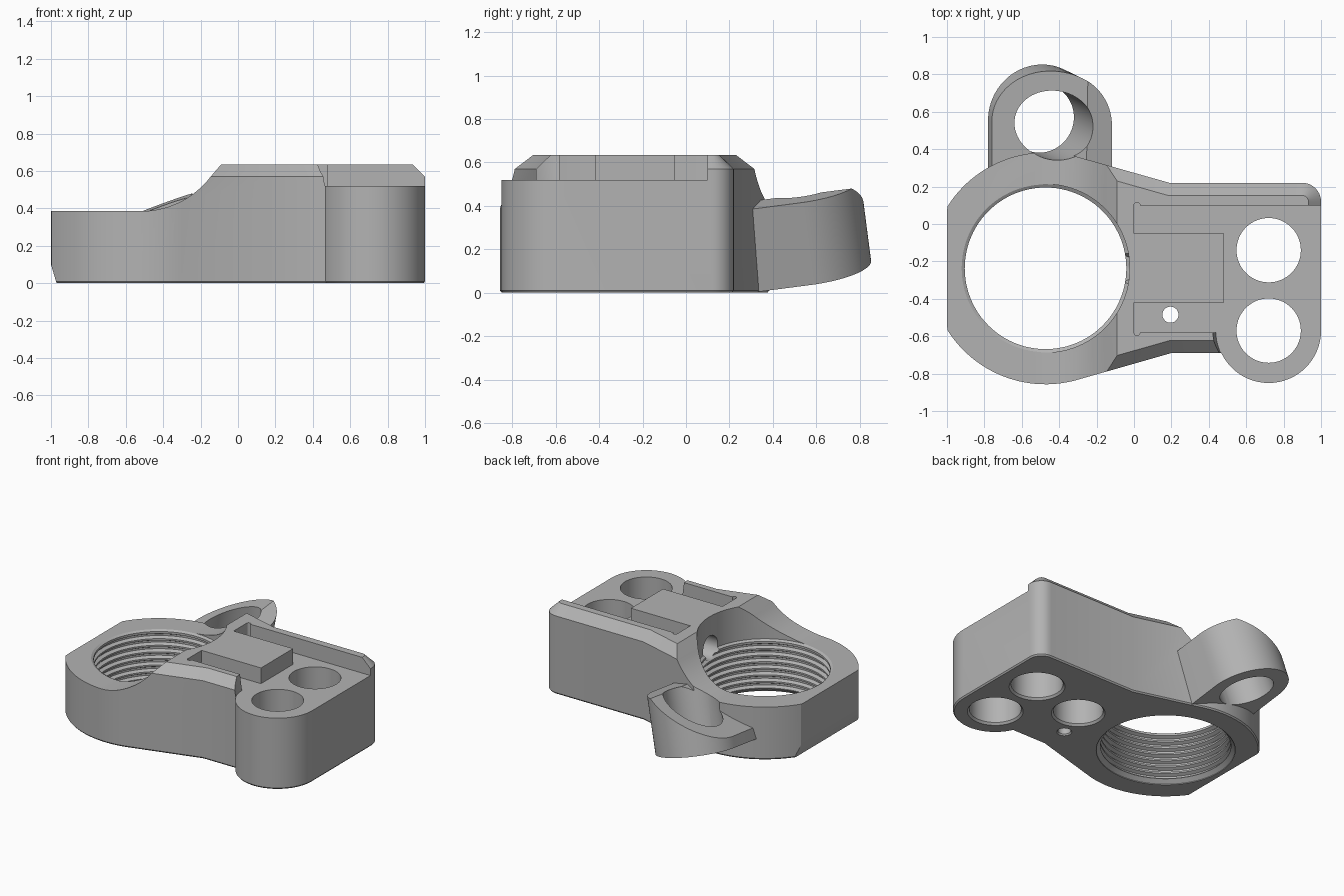
import bpy, bmesh, math
from mathutils import Vector, Matrix

if "Cube" in bpy.data.objects:
    bpy.data.objects.remove(bpy.data.objects["Cube"], do_unlink=True)

grey = bpy.data.materials.new("mid grey")
grey.use_nodes = True
tone = (0.45, 0.45, 0.45, 1)
grey.diffuse_color = tone
grey.node_tree.nodes["Principled BSDF"].inputs["Base Color"].default_value = tone


def make(name, bm):
    bmesh.ops.recalc_face_normals(bm, faces=bm.faces)
    me = bpy.data.meshes.new(name)
    bm.to_mesh(me)
    bm.free()
    me.materials.append(grey)
    ob = bpy.data.objects.new(name, me)
    bpy.context.collection.objects.link(ob)
    return ob


def arc(cx, cy, r, a0, a1, n):
    angles = [math.radians(a0 + (a1 - a0) * i / n) for i in range(n + 1)]
    return [(cx + r * math.cos(a), cy + r * math.sin(a)) for a in angles]


def inset(pts, d):
    # shrink a counter-clockwise outline by d with mitred corners
    out = []
    for i, p in enumerate(pts):
        p = Vector(p)
        e0 = (p - Vector(pts[i - 1])).normalized()
        e1 = (Vector(pts[(i + 1) % len(pts)]) - p).normalized()
        n0, n1 = Vector((-e0.y, e0.x)), Vector((-e1.y, e1.x))
        out.append(p + (n0 + n1) * d / (1 + n0.dot(n1)))
    return out


def loft(name, layers, matrix=Matrix()):
    # layers: (outline, height) from bottom to top
    bm = bmesh.new()
    rings = [[bm.verts.new(matrix @ Vector((p[0], p[1], z))) for p in pts] for pts, z in layers]
    for a, b in zip(rings, rings[1:]):
        for i in range(len(a)):
            j = (i + 1) % len(a)
            bm.faces.new((a[i], a[j], b[j], b[i]))
    bm.faces.new(rings[0][::-1])
    bm.faces.new(rings[-1])
    return make(name, bm)


def rod(name, x, y, steps, n=64, matrix=Matrix()):
    # turned shape from (radius, height) steps
    return loft(name, [(arc(x, y, r, 0, 360 - 360 / n, n - 1), z) for r, z in steps], matrix)


def box(name, x0, x1, y0, y1, z0, z1):
    return loft(name, [([(x0, y0), (x1, y0), (x1, y1), (x0, y1)], z) for z in (z0, z1)])


def combine(target, tool, op):
    mod = target.modifiers.new(op.lower(), 'BOOLEAN')
    mod.operation, mod.solver, mod.object = op, 'EXACT', tool
    bpy.context.view_layer.objects.active = target
    bpy.ops.object.modifier_apply(modifier=mod.name)
    bpy.data.objects.remove(tool, do_unlink=True)


def cut(tool):
    combine(body, tool, 'DIFFERENCE')


def join(tool):
    combine(body, tool, 'UNION')


BX, BY = -0.473, -0.237      # bore centre
TOP, EDGE, FLOOR = 0.635, 0.57, 0.52

# main body: clipped ring merging into a tapered block with a chamfered top
outline = [(max(x, -1), y) for x, y in arc(BX, BY, 0.62, 74, 286, 72)]
outline += [(0.2, -0.69), (0.9, -0.69), (1, -0.57)]
outline += arc(0.9, 0.12, 0.1, 0, 90, 8) + [(0.19, 0.22)]
body = loft("bracket_body", [(inset(outline, 0.008), 0), (outline, 0.01),
                             (outline, EDGE), (inset(outline, 0.067), TOP)])

# concave slope from the low ring up to the block
slope = arc(-0.52, 0.855, 0.47, 270, 322, 20) + [(-0.09, TOP), (-0.05, 0.68), (-0.05, 1), (-1.2, 1), (-1.2, 0.385)]
upright = Matrix.Rotation(math.pi / 2, 4, 'X')
cut(loft("slope_cutter", [(slope, -1.2), (slope, 1.2)], upright))

# undercut on the flat end
wedge = [(-1.1, -0.1), (-0.94, -0.1), (-1, 0.1), (-1.1, 0.1)]
cut(loft("wedge_cutter", [(wedge, -1.2), (wedge, 1.2)], upright))

# recessed floor, relief notches and clearance around the round column
cut(box("pocket_cutter", 0, 1.2, -0.58, 0.1, FLOOR, 1))
for y in (0.1, -0.58):
    cut(rod("notch_cutter", 0.016, y, [(0.016, FLOOR), (0.016, 1)], 16))
cut(rod("clearance_cutter", 0.72, -0.57, [(0.283, FLOOR), (0.3, TOP + 0.01)]))

# round column and raised pad
join(rod("round_column", 0.72, -0.57, [(0.272, 0), (0.28, 0.01), (0.28, FLOOR)]))
join(box("raised_pad", -0.03, 0.48, -0.42, -0.05, 0.45, TOP))

# tilted ear: rounded tab along a leaning axis, with a sloped top
axis = Vector((0.27, -0.13, 1)).normalized()
side = (Vector((1, 0, 0)) - axis * axis.x).normalized()
lean = Matrix((side, axis.cross(side), axis)).transposed().to_4x4()
lean.translation = (-0.5, 0.565, 0.11)
tab = arc(0, 0, 0.29, 0, 180, 40) + [(-0.29, -0.26), (0.29, -0.26)]
ear = loft("ear", [(tab, 0), (tab, 0.395)], lean)
bm = bmesh.new()
bm.from_mesh(ear.data)
found = bmesh.ops.bisect_plane(bm, geom=bm.verts[:] + bm.edges[:] + bm.faces[:],
                               plane_co=(-0.25, 0.4, 0.435), plane_no=(-0.38, -0.12, 1), clear_outer=True)
edges = [e for e in found["geom_cut"] if isinstance(e, bmesh.types.BMEdge)]
bmesh.ops.contextual_create(bm, geom=edges)
bmesh.ops.recalc_face_normals(bm, faces=bm.faces)
bm.to_mesh(ear.data)
bm.free()
join(ear)
cut(rod("ear_hole_cutter", 0, 0, [(0.185, -0.3), (0.185, 0.8)], 64, lean))

# ribbed main bore
steps = [(0.46, -0.1), (0.46, 0.005), (0.432, 0.03)]
for i in range(7):
    z = 0.035 + i * 0.048
    steps += [(0.432, z), (0.455, z + 0.012), (0.455, z + 0.024), (0.432, z + 0.036)]
steps += [(0.432, 0.375), (0.45, 0.386), (0.45, 1)]
cut(rod("bore_cutter", BX, BY, steps, 96))

# vertical holes, blind hole under the pad and side passage into the bore
for y in (-0.14, -0.57):
    cut(rod("hole_cutter", 0.72, y, [(0.185, -0.1), (0.185, 0), (0.172, 0.015), (0.172, 1)]))
cut(rod("pin_hole_cutter", 0.195, -0.485, [(0.05, -0.1), (0.05, 0), (0.043, 0.01), (0.043, 1)], 32))
cut(rod("blind_hole_cutter", 0.285, -0.235, [(0.178, -0.1), (0.178, 0), (0.165, 0.015), (0.165, 0.5)]))
sideways = Matrix.Translation((0, BY, 0.41)) @ Matrix.Rotation(math.pi / 2, 4, 'Y')
cut(rod("passage_cutter", 0, 0, [(0.085, -0.2), (0.085, 0.25)], 32, sideways))

# smooth curved walls, sharp edges kept
bpy.ops.object.select_all(action='DESELECT')
body.select_set(True)
bpy.context.view_layer.objects.active = body
bpy.ops.object.shade_smooth_by_angle(angle=math.radians(25))
